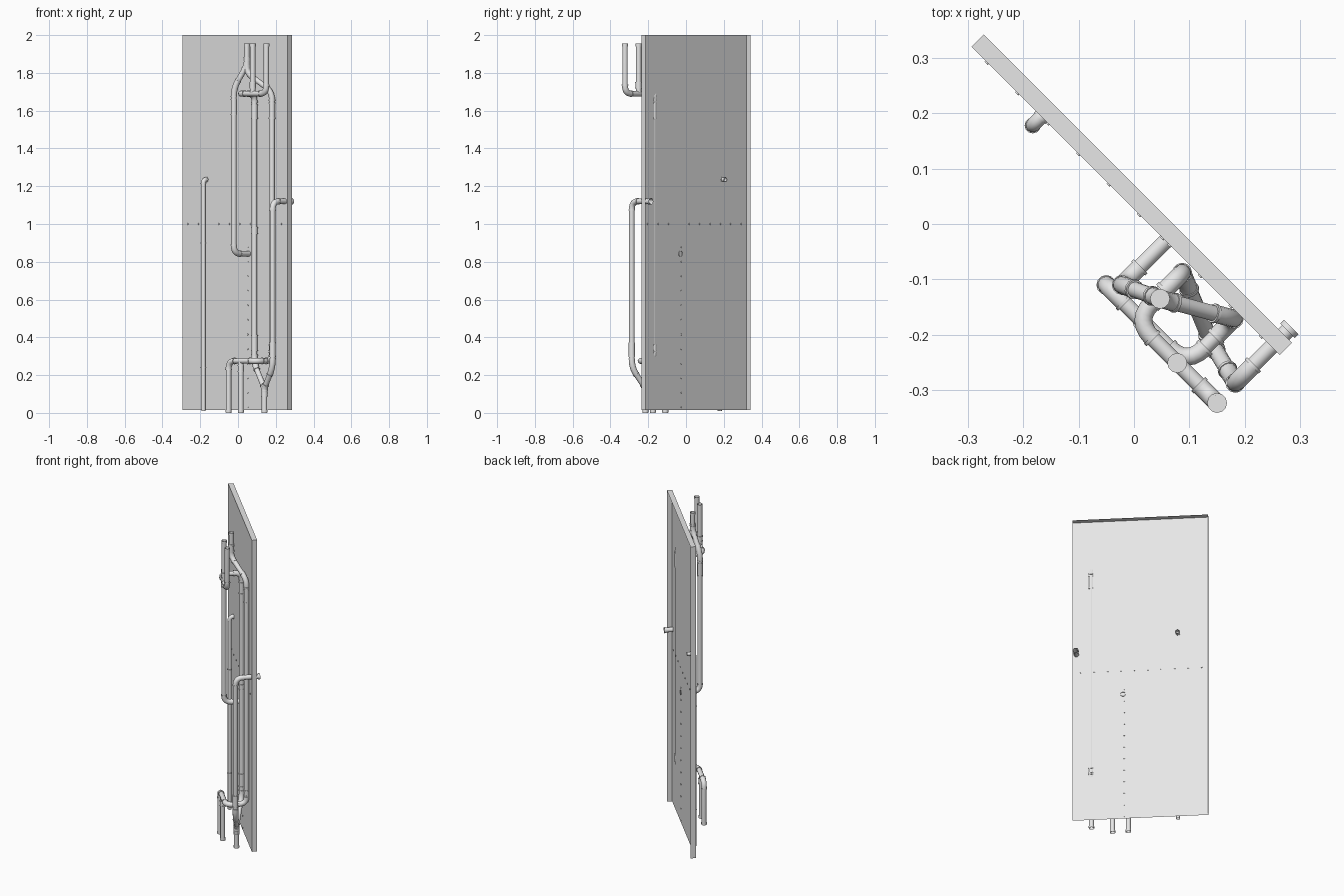
import bpy, bmesh, math
from mathutils import Vector, Matrix

cube = bpy.data.objects.get("Cube")
if cube:
    bpy.data.objects.remove(cube)

grey = bpy.data.materials.new("light grey")
grey.use_nodes = True
colour = (0.8, 0.8, 0.8, 1)
grey.diffuse_color = colour
grey.node_tree.nodes["Principled BSDF"].inputs["Base Color"].default_value = colour

PIPE, FITTING, COLLAR = 0.0145, 0.0162, 0.018


def add(name, mesh, smooth=True):
    ob = bpy.data.objects.new(name, mesh)
    bpy.context.collection.objects.link(ob)
    mesh.materials.clear()
    mesh.materials.append(grey)
    if smooth:
        bpy.ops.object.select_all(action='DESELECT')
        ob.select_set(True)
        bpy.context.view_layer.objects.active = ob
        bpy.ops.object.shade_smooth_by_angle(angle=math.radians(40))
    return ob


def tube(name, points, radius, caps=False):
    """Sweep a round section along a list of points."""
    curve = bpy.data.curves.new(name, 'CURVE')
    curve.dimensions = '3D'
    curve.bevel_depth = radius
    curve.bevel_resolution = 4
    curve.use_fill_caps = caps
    spline = curve.splines.new('POLY')
    spline.points.add(len(points) - 1)
    for p, co in zip(spline.points, points):
        p.co = (*co, 1)
    temp = bpy.data.objects.new("temp", curve)
    bpy.context.collection.objects.link(temp)
    bpy.context.view_layer.update()
    graph = bpy.context.evaluated_depsgraph_get()
    mesh = bpy.data.meshes.new_from_object(temp.evaluated_get(graph))
    bpy.data.objects.remove(temp)
    return add(name, mesh)


def pipe(name, corners, radius=PIPE, bend=0.045):
    """Pipe with rounded corners and a thicker elbow fitting at each one."""
    pts = [Vector(c) for c in corners]
    path = [pts[0]]
    for i in range(1, len(pts) - 1):
        a, b, c = pts[i - 1:i + 2]
        trim = min(bend, (a - b).length * 0.48, (c - b).length * 0.48)
        da, dc = (a - b).normalized(), (c - b).normalized()
        start, end = b + da * trim, b + dc * trim
        arc = [start.lerp(b, t / 6).lerp(b.lerp(end, t / 6), t / 6) for t in range(7)]
        path += arc
        tube(f"{name}_elbow_{i}", arc, radius * FITTING / PIPE)
        for p, d in ((start, da), (end, dc)):
            tube(f"{name}_elbow_rim", [p - d * 0.003, p + d * 0.003],
                 radius * COLLAR / PIPE, True)
    path.append(pts[-1])
    tube(name, path, radius)


def sleeve(name, x, y, low, high):
    """Straight coupling with a rim at both ends."""
    tube(name, [(x, y, low), (x, y, high)], FITTING)
    for z in (low, high):
        tube(name + "_rim", [(x, y, z - 0.003), (x, y, z + 0.003)], COLLAR, True)


# Wall panel: shallow tray, open at the back and underneath
turn = Matrix.Rotation(-math.pi / 4, 4, 'Z')
bm = bmesh.new()
bmesh.ops.create_cube(bm, size=1)
bm.normal_update()
bmesh.ops.delete(bm, geom=[f for f in bm.faces if f.normal.y > 0.5 or f.normal.z < -0.5],
                 context='FACES_ONLY')
place = Matrix.Translation((-0.004, 0.0525, 1.0075)) @ turn
bm.transform(place @ Matrix.Diagonal((0.787, 0.031, 1.985, 1)))
panel = bpy.data.meshes.new("wall_panel")
bm.to_mesh(panel)
bm.free()
add("wall_panel", panel, False)

# Rivets: one row across and one column down the panel
rivets = [(-0.265 + 0.055 * i, 1.0) for i in range(10)]
rivets += [(0.052, 0.03 + 0.077 * i) for i in range(12)]
out = Vector((-1, -1, 0)).normalized()
for x, z in rivets:
    base = Vector((x, 0.027 - x, z))
    tube("rivet", [base - out * 0.003, base + out * 0.003], 0.004, True)

# Positions of the upright runs
B = (-0.022, -0.11)
D = (0.18, -0.171)
E = (0.183, -0.287)
F = (0.087, -0.088)
TOP = (0.047, -0.135)
LOW = (0.14, -0.215)
END = (0.15, -0.323)

# Slim lone pipe entering the wall
pipe("slim_pipe", [(-0.183, 0.178, 0.01), (-0.183, 0.178, 1.235),
                   (-0.152, 0.209, 1.235)], 0.0115)
for z in (0.24, 0.9):
    tube("slim_pipe_rim", [(-0.183, 0.178, z - 0.003), (-0.183, 0.178, z + 0.003)], 0.0145, True)

# Upper fork: one inlet feeding two uprights
tube("upper_inlet", [(*TOP, 1.955), (*TOP, 1.81)], PIPE)
pipe("upper_left_run", [(*TOP, 1.90), (*TOP, 1.84), (*B, 1.72), (*B, 0.843),
                        (0.06, -0.028, 0.843)])
pipe("upper_right_run", [(*TOP, 1.87), (*TOP, 1.80), (*D, 1.70), (*D, 0.275),
                         (0.0955, -0.2555, 0.275), (-0.05, -0.11, 0.275),
                         (-0.05, -0.11, 0)])

# Second outlet below the lower header
tube("lower_outlet", [(0.015, -0.175, 0.275), (0.015, -0.175, 0)], PIPE)

# Upper header looping round to an upright that joins the lower fork
pipe("header_run", [(*END, 1.955), (*END, 1.69), (0.001, -0.174, 1.69), (*F, 1.69),
                    (*F, 0.26), (*LOW, 0.13), (*LOW, 0.08)])
tube("header_inlet", [(0.078, -0.251, 1.69), (0.078, -0.251, 1.955)], PIPE)

# Lower fork and the run that passes through the wall
tube("fork_outlet", [(*LOW, 0.15), (*LOW, 0)], PIPE)
pipe("through_wall_run", [(*LOW, 0.08), (*LOW, 0.13), (*E, 0.24), (*E, 1.12),
                          (0.284, -0.186, 1.12)])
tube("through_wall_rim", [(0.277, -0.193, 1.12), (0.284, -0.186, 1.12)], 0.0185)

# Couplings
for (x, y), low, high in ((B, 1.58, 1.66), (D, 1.56, 1.64), (F, 1.56, 1.63),
                          (F, 0.95, 0.98), (F, 0.33, 0.41), (E, 0.30, 0.37),
                          (D, 0.33, 0.36), (TOP, 1.84, 1.88), (LOW, 0.09, 0.12),
                          ((0.015, -0.175), 0.22, 0.25), ((0.078, -0.251), 1.72, 1.75)):
    sleeve("coupling", x, y, low, high)
# Rims on the free pipe ends
for (x, y), z in ((TOP, 1.948), (END, 1.948), ((0.078, -0.251), 1.948), (LOW, 0.008),
                  ((0.015, -0.175), 0.008), ((-0.05, -0.11), 0.008)):
    tube("end_rim", [(x, y, z - 0.007), (x, y, z + 0.007)], FITTING)
